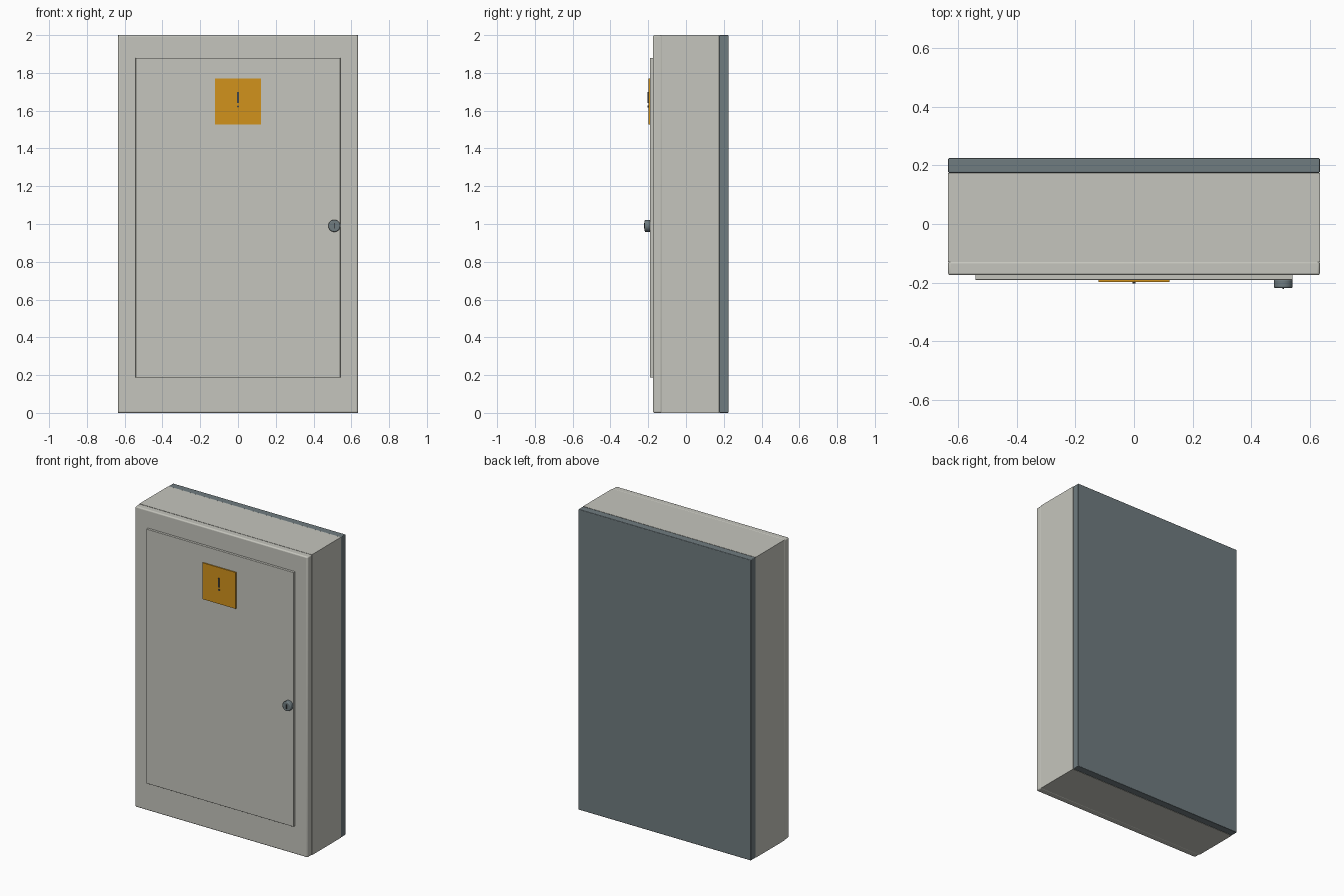
import bpy
import math

cube = bpy.data.objects.get("Cube")
if cube:
    bpy.data.objects.remove(cube, do_unlink=True)


def material(name, r, g, b, rough=0.6):
    m = bpy.data.materials.new(name)
    m.use_nodes = True
    m.diffuse_color = (r, g, b, 1)
    bsdf = m.node_tree.nodes["Principled BSDF"]
    bsdf.inputs["Base Color"].default_value = (r, g, b, 1)
    bsdf.inputs["Roughness"].default_value = rough
    return m


PAINT = material("warm_grey_paint", 0.56, 0.56, 0.51)
STEEL = material("slate_grey", 0.16, 0.20, 0.215)
AMBER = material("amber", 0.64, 0.29, 0.012)
DARK = material("dark_grey", 0.05, 0.06, 0.065)


def finish(obj, name, mat, bevel):
    obj.name = name
    obj.data.materials.append(mat)
    bpy.ops.object.transform_apply(location=False, rotation=True, scale=True)
    if bevel:
        mod = obj.modifiers.new("soft_edges", "BEVEL")
        mod.width = bevel
        mod.segments = 3
        mod.limit_method = "ANGLE"
    bpy.ops.object.shade_smooth_by_angle(angle=math.radians(35))
    return obj


def box(name, mat, x, y, z, bevel=0.0):
    """Box given as (min, max) pairs along each axis."""
    spans = (x, y, z)
    bpy.ops.mesh.primitive_cube_add(size=1, location=[sum(s) / 2 for s in spans])
    obj = bpy.context.object
    obj.scale = [s[1] - s[0] for s in spans]
    return finish(obj, name, mat, bevel)


def disc(name, mat, radius, x, y, z, bevel=0.0, sides=32):
    """Cylinder whose axis runs front to back, y is (min, max)."""
    bpy.ops.mesh.primitive_cylinder_add(
        vertices=sides, radius=radius, depth=y[1] - y[0],
        location=(x, sum(y) / 2, z), rotation=(math.pi / 2, 0, 0))
    return finish(bpy.context.object, name, mat, bevel)


WIDE, TALL = (-0.635, 0.635), (0, 2)

# Cabinet shell, back plate and front frame
box("cabinet_body", PAINT, WIDE, (-0.13, 0.175), TALL)
box("back_plate", STEEL, WIDE, (0.175, 0.225), TALL, 0.004)
box("front_frame", PAINT, WIDE, (-0.175, -0.127), TALL, 0.008)

# Raised door
box("door", PAINT, (-0.542, 0.542), (-0.191, -0.17), (0.187, 1.88), 0.002)

# Warning plate with its mark
box("warning_plate", AMBER, (-0.122, 0.122), (-0.198, -0.19), (1.528, 1.77))
box("mark_bar", DARK, (-0.004, 0.004), (-0.203, -0.197), (1.64, 1.7))
disc("mark_dot", DARK, 0.005, 0, (-0.203, -0.197), 1.622, sides=16)

# Round lock with key slot
disc("lock_knob", STEEL, 0.032, 0.51, (-0.219, -0.188), 0.99, 0.006)
box("key_slot", DARK, (0.507, 0.513), (-0.222, -0.217), (0.975, 1.005))
